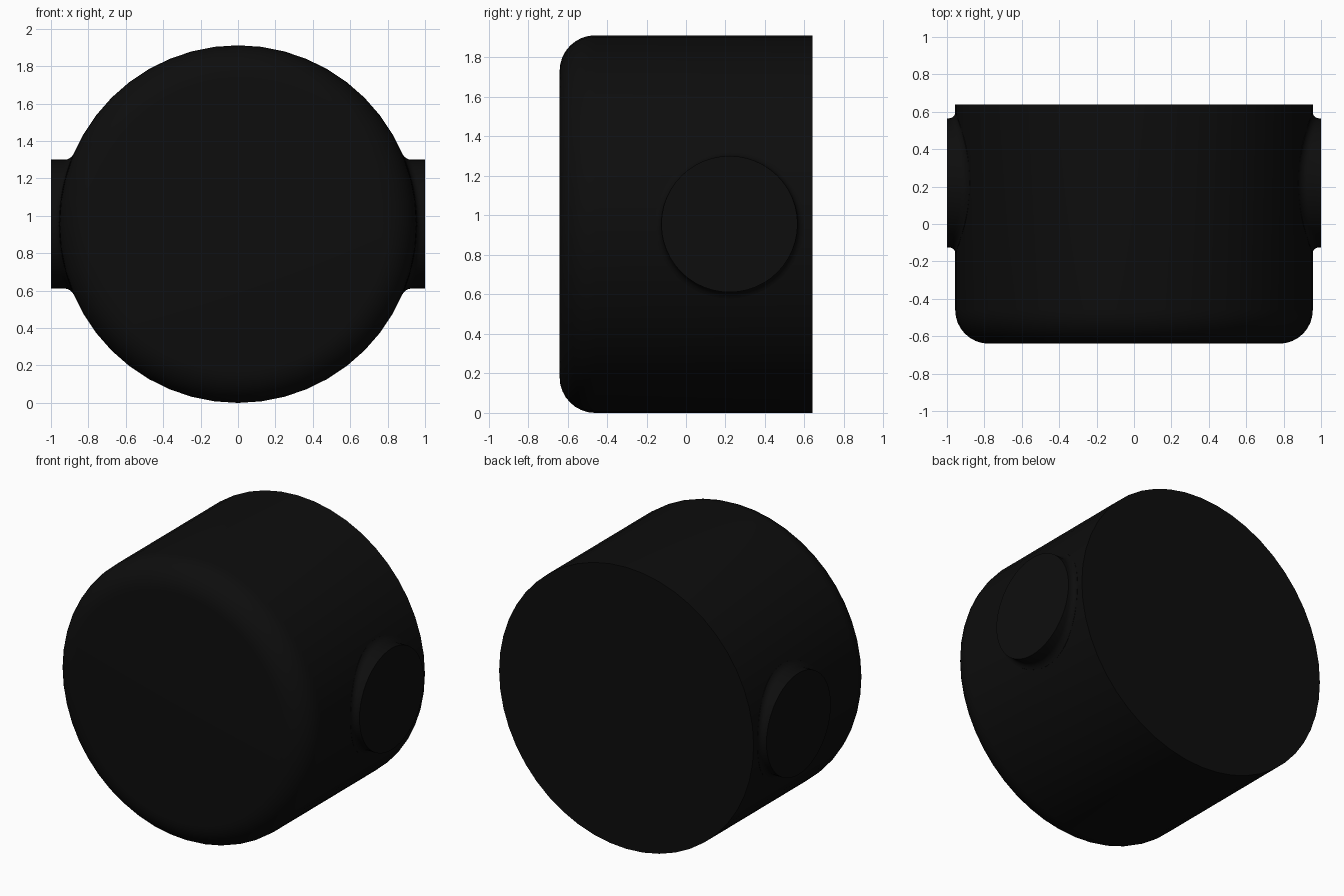
import bpy, bmesh, math

if "Cube" in bpy.data.objects:
    bpy.data.objects.remove(bpy.data.objects["Cube"])

R, ZC, HALF_Y = 0.956, 0.956, 0.64      # drum radius, axis height, half depth
BEVEL = 0.18                            # rounded front rim
BOSS_R, BOSS_Y, BOSS_X = 0.345, 0.22, 1.0
FILLET = 0.032                          # flare where a boss meets the drum
SEGS = 48

black = bpy.data.materials.new("matte_black")
black.diffuse_color = (0.004, 0.004, 0.004, 1)
black.use_nodes = True
black.node_tree.nodes["Principled BSDF"].inputs["Base Color"].default_value = black.diffuse_color


def build(name, rings):
    """Skin closed rings of points and cap both ends."""
    bm = bmesh.new()
    loops = [[bm.verts.new(p) for p in ring] for ring in rings]
    for a, b in zip(loops, loops[1:]):
        for i in range(SEGS):
            j = (i + 1) % SEGS
            bm.faces.new((a[i], a[j], b[j], b[i]))
    bm.faces.new(loops[0])
    bm.faces.new(loops[-1])
    bmesh.ops.recalc_face_normals(bm, faces=bm.faces)
    mesh = bpy.data.meshes.new(name)
    bm.to_mesh(mesh)
    bm.free()
    mesh.materials.append(black)
    obj = bpy.data.objects.new(name, mesh)
    bpy.context.collection.objects.link(obj)
    bpy.ops.object.select_all(action='DESELECT')
    obj.select_set(True)
    bpy.context.view_layer.objects.active = obj
    bpy.ops.object.shade_smooth_by_angle(angle=math.radians(30))


angles = [2 * math.pi * i / SEGS for i in range(SEGS)]

# Drum: rounded front rim, sharp flat back
profile = []
for k in range(9):
    t = k / 8 * math.pi / 2
    profile.append((R - BEVEL + BEVEL * math.sin(t), -HALF_Y + BEVEL * (1 - math.cos(t))))
profile.append((R, HALF_Y))
build("drum_body", [[(r * math.sin(a), y, ZC + r * math.cos(a)) for a in angles]
                    for r, y in profile])


# Side bosses: round flat pads flaring into the curved drum wall
def boss(name, side):
    def ring(r, lift):
        return [(side * (math.sqrt(R * R - (r * math.sin(a)) ** 2) + lift),
                 BOSS_Y + r * math.cos(a), ZC + r * math.sin(a)) for a in angles]

    rings = [ring(BOSS_R + FILLET, -0.01)]
    for k in range(6):
        t = k / 5 * math.pi / 2
        rings.append(ring(BOSS_R + FILLET * (1 - math.sin(t)), FILLET * (1 - math.cos(t))))
    rings.append([(side * BOSS_X, BOSS_Y + BOSS_R * math.cos(a), ZC + BOSS_R * math.sin(a))
                  for a in angles])
    build(name, rings)


boss("right_boss", 1)
boss("left_boss", -1)
